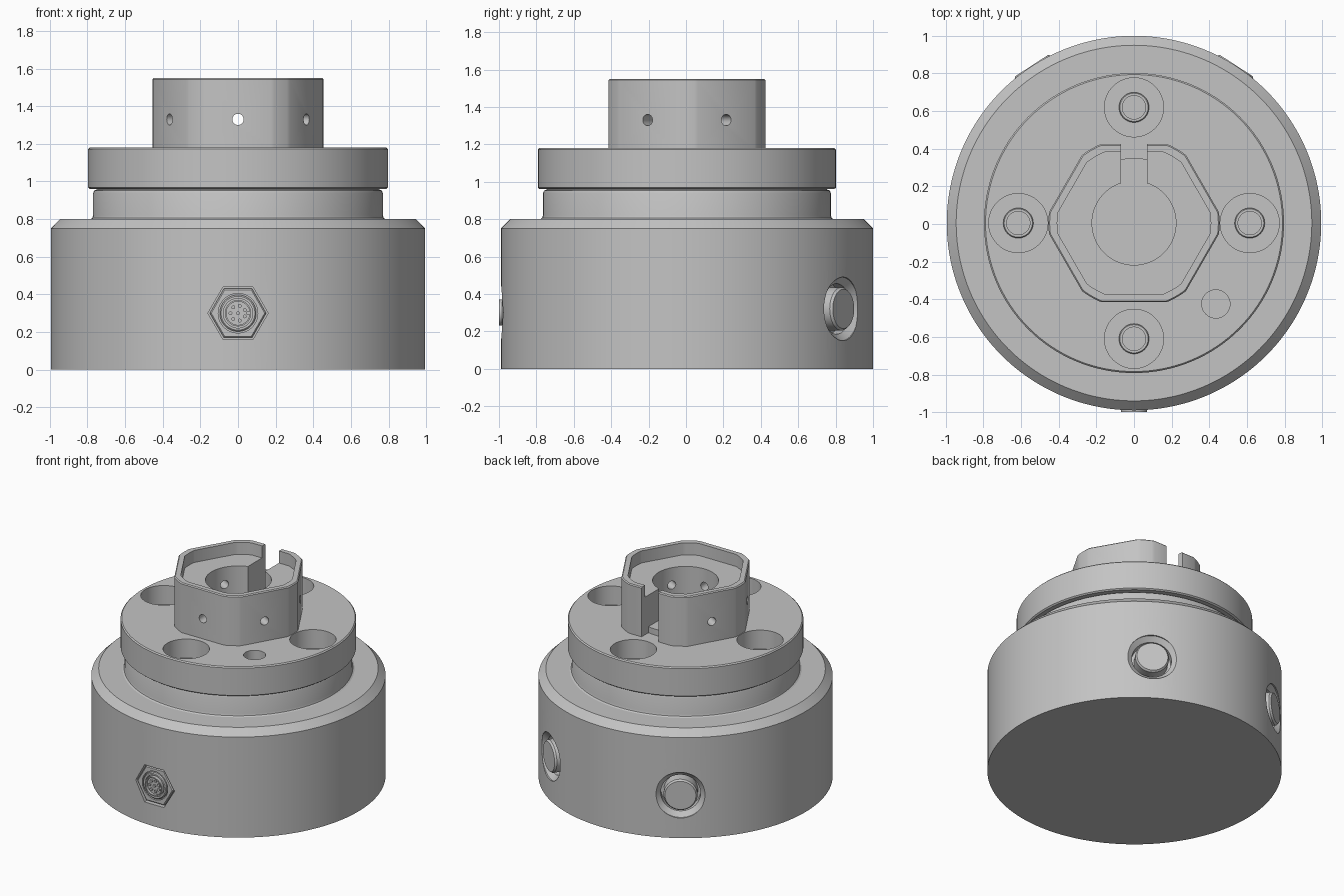
import bpy
from math import sin, cos, pi, acos, radians
from mathutils import Matrix, Vector

cube = bpy.data.objects.get("Cube")
if cube:
    bpy.data.objects.remove(cube, do_unlink=True)

grey = bpy.data.materials.new("satin grey")
grey.use_nodes = True
grey.diffuse_color = (0.55, 0.55, 0.55, 1)
grey.node_tree.nodes["Principled BSDF"].inputs["Base Color"].default_value = (0.55, 0.55, 0.55, 1)

CENTRE = Matrix.Translation((0, 0.005, 0))


def facing(angle, z):
    """Frame at height z whose local z points outward at the given angle."""
    out = Vector((cos(angle), sin(angle), 0))
    side = Vector((-sin(angle), cos(angle), 0))
    m = Matrix((side, Vector((0, 0, 1)), out)).transposed().to_4x4()
    return Matrix.Translation((0, 0.005, z)) @ m


def loft(name, rings, frame=CENTRE):
    """Skin a stack of (outline, height) rings and cap both ends."""
    n = len(rings[0][0])
    verts = [frame @ Vector((x, y, h)) for pts, h in rings for x, y in pts]
    faces = [[i * n + j, i * n + (j + 1) % n, (i + 1) * n + (j + 1) % n, (i + 1) * n + j]
             for i in range(len(rings) - 1) for j in range(n)]
    faces += [list(range(n))[::-1], list(range(len(verts) - n, len(verts)))]
    mesh = bpy.data.meshes.new(name)
    mesh.from_pydata(verts, [], faces)
    mesh.materials.append(grey)
    obj = bpy.data.objects.new(name, mesh)
    bpy.context.collection.objects.link(obj)
    return obj


def circle(r, n=96, x=0, y=0):
    return [(x + r * cos(2 * pi * i / n), y + r * sin(2 * pi * i / n)) for i in range(n)]


def turned(name, profile, frame=CENTRE, n=96, x=0, y=0):
    return loft(name, [(circle(r, n, x, y), h) for r, h in profile], frame)


def rounded_hex(apothem, radius, steps=6):
    """Hexagon with its corners trimmed by a circle."""
    half = acos(apothem / radius)
    pts = []
    for k in range(6):
        a = -pi / 2 + k * pi / 3 + half
        span = pi / 3 - 2 * half
        pts += [(radius * cos(a + span * i / steps), radius * sin(a + span * i / steps))
                for i in range(steps + 1)]
    return pts


def cut(obj, cutters):
    for c in cutters:
        c.hide_render = True
        mod = obj.modifiers.new("cut", "BOOLEAN")
        mod.operation, mod.solver, mod.object = "DIFFERENCE", "EXACT", c
        bpy.context.view_layer.objects.active = obj
        bpy.ops.object.modifier_apply(modifier=mod.name)
        bpy.data.objects.remove(c, do_unlink=True)


# Body with connector pocket and two countersunk ports at the back
front = facing(-pi / 2, 0.30)
ports = [facing(radians(a), 0.32) for a in (57, 123)]
body = turned("body", [(0.995, 0), (0.995, 0.75), (0.945, 0.80)], n=192)
cut(body, [loft("pocket", [(circle(0.16, 6), 0.955), (circle(0.16, 6), 1.1)], front)] +
    [turned("port_cut", [(0.135, 0.90), (0.135, 0.955), (0.17, 0.985), (0.17, 1.1)], p)
     for p in ports])

# Neck with a foot fillet and a rounded shoulder
turned("neck", [(0.785, 0.79), (0.785, 0.80), (0.774, 0.806), (0.77, 0.82), (0.77, 0.938),
                (0.764, 0.952), (0.75, 0.958), (0.75, 0.97)], n=128)

# Flange with four stepped bolt holes and a dowel hole
flange = turned("flange", [(0.787, 0.96), (0.797, 0.968), (0.797, 1.172), (0.789, 1.18)], n=128)
bolts = [(0.615 * cos(k * pi / 2), 0.615 * sin(k * pi / 2)) for k in range(4)]
cut(flange, [turned("bore_cut", [(0.157, 1.04), (0.157, 1.3)], n=64, x=x, y=y) for x, y in bolts] +
    [turned("dowel_cut", [(0.075, 1.06), (0.075, 1.3)], n=48, x=0.435, y=-0.43)])
for x, y in bolts:
    bolt = turned("bolt_seat", [(0.08, 1.03), (0.08, 1.06), (0.075, 1.065)], n=48, x=x, y=y)
    cut(bolt, [turned("socket_cut", [(0.062, 1.045), (0.062, 1.2)], n=48, x=x, y=y)])

# Hexagonal head: recess, bore, rear slot and radial holes
head = loft("head", [(rounded_hex(0.42, 0.455), 1.17), (rounded_hex(0.42, 0.455), 1.543),
                     (rounded_hex(0.413, 0.448), 1.55)])
slot = [(-0.07, 0.1), (0.07, 0.1), (0.07, 0.6), (-0.07, 0.6)]
cut(head, [loft("recess_cut", [(rounded_hex(0.378, 0.408), 1.46), (rounded_hex(0.378, 0.408), 1.7)]),
           turned("bore_cut", [(0.223, 1.1), (0.223, 1.7)]),
           loft("slot_cut", [(slot, 1.1), (slot, 1.7)])] +
    [turned("hole_cut", [(0.03, 0.12), (0.03, 0.6)], facing(radians(a), 1.33), n=32)
     for a in (-150, -90, -30, 30, 150)])
turned("bore_floor", [(0.345, 1.17), (0.345, 1.225)])

# Rear port buttons
for p in ports:
    turned("port_button", [(0.115, 0.88), (0.115, 0.985), (0.105, 0.998)], p, n=64)

# Front connector: hex nut, collar, socket with pins and a key
nut = loft("connector_nut", [(circle(0.15, 6), 0.94), (circle(0.15, 6), 0.977), (circle(0.142, 6), 0.984)], front)
cut(nut, [turned("nut_cut", [(0.105, 0.96), (0.105, 1.1)], front, n=64)])
collar = turned("connector_collar", [(0.097, 0.95), (0.097, 0.984), (0.09, 0.99)], front, n=64)
cut(collar, [turned("collar_cut", [(0.078, 0.97), (0.078, 1.1)], front, n=64)])
socket = turned("connector_socket", [(0.07, 0.95), (0.07, 1.005)], front, n=64)
cut(socket, [turned("socket_cut", [(0.062, 0.985), (0.062, 1.1)], front, n=64)])
pins = [(0, 0)] + [(0.04 * cos(2 * pi * (k + 0.5) / 7), 0.04 * sin(2 * pi * (k + 0.5) / 7)) for k in range(7)]
for x, y in pins:
    turned("connector_pin", [(0.01, 0.98), (0.01, 0.997)], front, n=16, x=x, y=y)
key = [(0.045, -0.008), (0.065, -0.008), (0.065, 0.008), (0.045, 0.008)]
loft("connector_key", [(key, 0.98), (key, 1.0)], front)

# Smooth shading with sharp edges kept
bpy.ops.object.select_all(action="DESELECT")
for obj in bpy.context.collection.objects:
    if obj.type == "MESH":
        obj.select_set(True)
        bpy.context.view_layer.objects.active = obj
bpy.ops.object.shade_smooth_by_angle(angle=radians(25))
